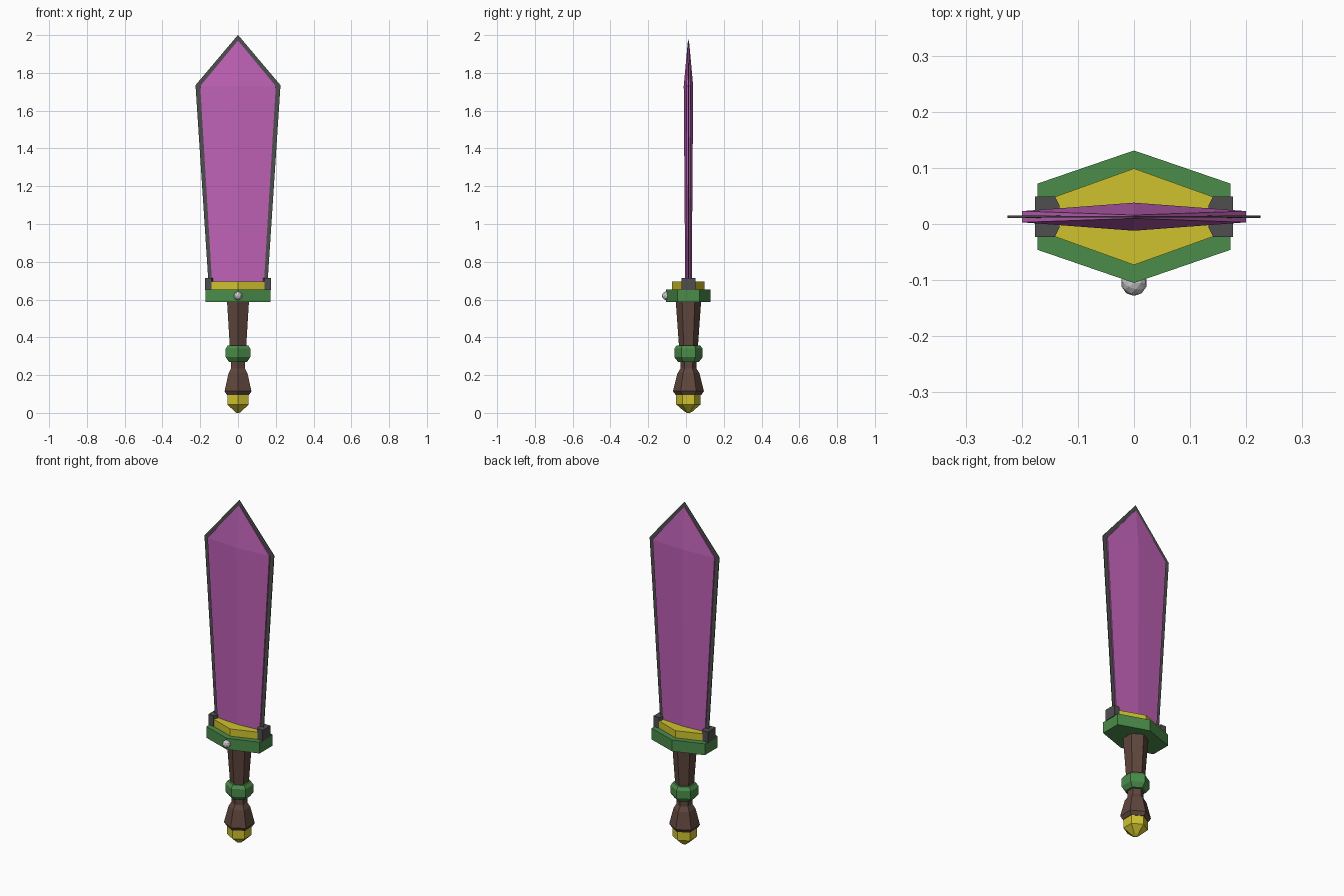
import bpy
import bmesh
from math import sin, cos, pi

cube = bpy.data.objects.get("Cube")
if cube:
    bpy.data.objects.remove(cube, do_unlink=True)

CY = 0.013  # depth of the sword's mid-plane


def material(name, rgb):
    m = bpy.data.materials.new(name)
    m.use_nodes = True
    m.diffuse_color = (*rgb, 1)
    m.node_tree.nodes["Principled BSDF"].inputs["Base Color"].default_value = (*rgb, 1)
    return m


PINK = material("pink blade", (0.52, 0.12, 0.47))
GREY = material("dark grey steel", (0.08, 0.078, 0.08))
GREEN = material("green", (0.07, 0.265, 0.068))
YELLOW = material("yellow gold", (0.62, 0.54, 0.027))
BROWN = material("brown grip", (0.115, 0.062, 0.047))
SILVER = material("silver", (0.58, 0.58, 0.58))


def finish(name, bm, mat):
    bmesh.ops.recalc_face_normals(bm, faces=bm.faces)
    me = bpy.data.meshes.new(name)
    bm.to_mesh(me)
    bm.free()
    me.materials.append(mat)
    ob = bpy.data.objects.new(name, me)
    bpy.context.collection.objects.link(ob)
    return ob


def loft(name, sections, mat):
    """Skin a stack of (z, outline) sections and cap both ends."""
    bm = bmesh.new()
    rings = [[bm.verts.new((x, y + CY, z)) for x, y in pts] for z, pts in sections]
    n = len(rings[0])
    for a, b in zip(rings, rings[1:]):
        for i in range(n):
            j = (i + 1) % n
            bm.faces.new((a[i], a[j], b[j], b[i]))
    bm.faces.new(rings[0])
    bm.faces.new(rings[-1])
    return finish(name, bm, mat)


def lens(w, side, ridge):
    """Six-sided outline: half width, half depth at the sides and middle."""
    return [(-w, -side), (0, -ridge), (w, -side), (w, side), (0, ridge), (-w, side)]


def turned(name, profile, mat):
    """Hexagonal turned part from (z, radius) pairs, a corner to the front."""
    hexagon = [(sin(i * pi / 3), -cos(i * pi / 3)) for i in range(6)]
    return loft(name, [(z, [(r * x, r * y) for x, y in hexagon]) for z, r in profile], mat)


# Blade: ridged body over a thin, wider cutting edge
loft("blade", [(0.65, lens(0.135, 0.008, 0.017)),
               (1.73, lens(0.2, 0.01, 0.025)),
               (1.97, lens(0.001, 0.003, 0.003))], PINK)
loft("blade_edge", [(0.65, lens(0.154, 0.002, 0.002)),
                    (1.735, lens(0.225, 0.002, 0.002)),
                    (2.0, lens(0.001, 0.001, 0.001))], GREY)

# Guard: green base with a gold plate on it
guard = lens(0.172, 0.059, 0.118)
loft("guard", [(0.587, guard), (0.653, guard)], GREEN)
plate = lens(0.145, 0.034, 0.086)
loft("guard_plate", [(0.65, plate), (0.695, plate)], YELLOW)

# Steel clips holding the blade at each end of the guard
for name, s in (("left_clip", 1), ("right_clip", -1)):
    outline = [(s * x, y) for x, y in ((0.176, -0.036), (0.141, -0.036), (0.133, -0.02),
                                       (0.133, 0.02), (0.141, 0.036), (0.176, 0.036))]
    loft(name, [(0.65, outline), (0.715, outline)], GREY)

# Silver stud on the front of the guard
bm = bmesh.new()
bmesh.ops.create_icosphere(bm, subdivisions=2, radius=0.023)
finish("guard_stud", bm, SILVER).location = (0, -0.105, 0.62)

# Handle
turned("grip", [(0.35, 0.05), (0.59, 0.067)], BROWN)
turned("grip_ring", [(0.27, 0.055), (0.295, 0.075), (0.34, 0.075), (0.358, 0.062)], GREEN)
turned("lower_grip", [(0.095, 0.068), (0.115, 0.082), (0.21, 0.058),
                      (0.235, 0.042), (0.28, 0.042)], BROWN)
turned("pommel", [(0, 0.008), (0.008, 0.022), (0.045, 0.065), (0.098, 0.065)], YELLOW)
